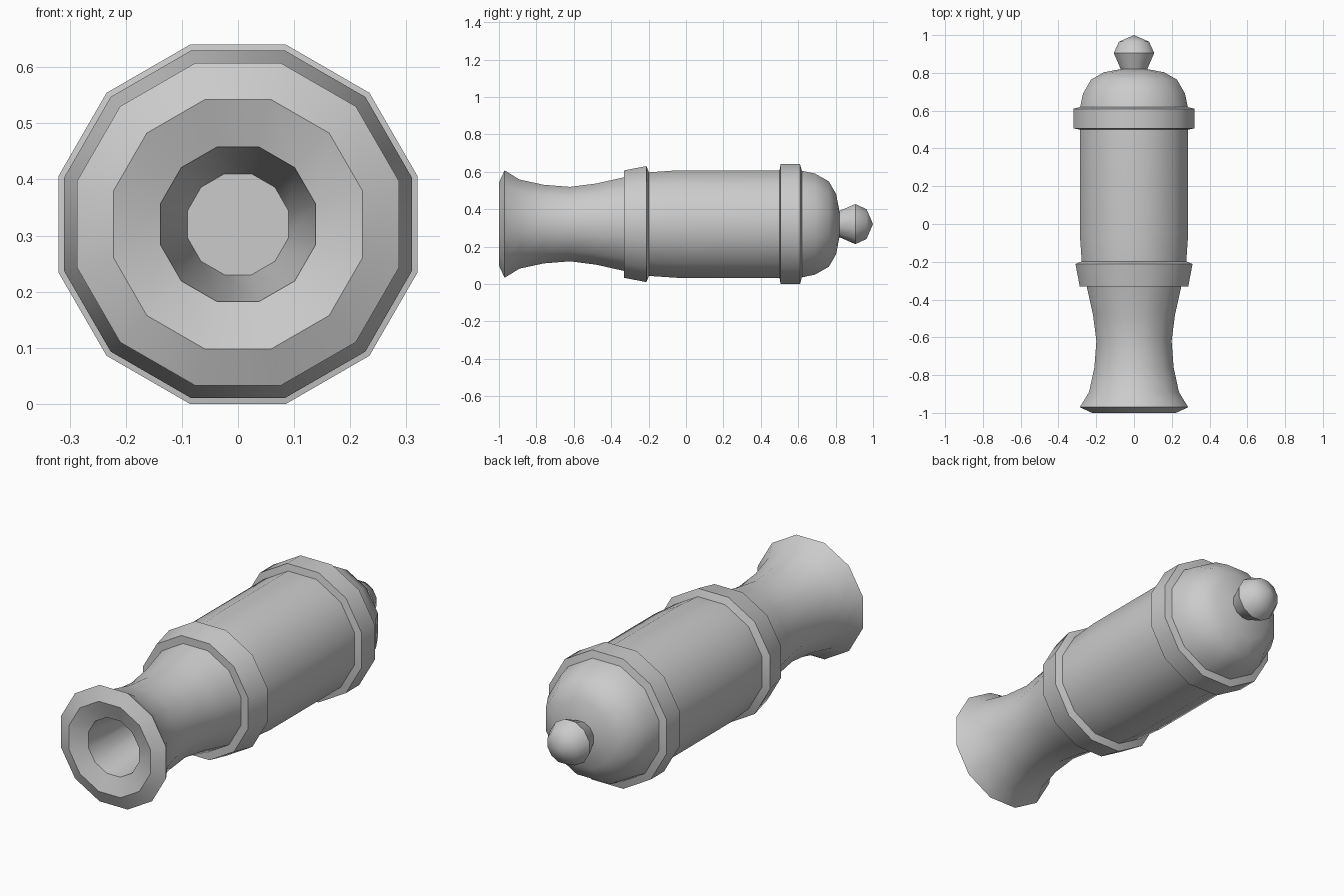
import bpy, bmesh
from math import cos, sin, pi, radians

if "Cube" in bpy.data.objects:
    bpy.data.objects.remove(bpy.data.objects["Cube"])

SIDES = 12
AXIS_Z = 0.32
FLAT = cos(pi / SIDES)   # radii below are measured to the flats


def revolve(name, profile):
    """Turn a (y, radius) profile around the horizontal barrel axis."""
    bm = bmesh.new()
    rings = []
    for y, r in profile:
        ring = []
        for k in range(SIDES):
            a = (k + 0.5) * 2 * pi / SIDES
            ring.append(bm.verts.new((r / FLAT * cos(a), y, AXIS_Z + r / FLAT * sin(a))))
        rings.append(ring)
    for a, b in zip(rings, rings[1:]):
        for k in range(SIDES):
            n = (k + 1) % SIDES
            bm.faces.new((a[k], b[k], b[n], a[n]))
    # collapse rings of zero radius into a single point
    bmesh.ops.remove_doubles(bm, verts=bm.verts[:], dist=1e-5)
    mesh = bpy.data.meshes.new(name)
    bm.to_mesh(mesh)
    bm.free()
    obj = bpy.data.objects.new(name, mesh)
    bpy.context.collection.objects.link(obj)
    bpy.ops.object.select_all(action='DESELECT')
    obj.select_set(True)
    bpy.context.view_layer.objects.active = obj
    bpy.ops.object.shade_smooth_by_angle(angle=radians(43))
    return obj


# bore, muzzle lip and flared neck
revolve("muzzle_and_neck", [
    (-0.50, 0), (-0.50, 0.09), (-0.97, 0.138), (-1.0, 0.222), (-0.97, 0.287),
    (-0.89, 0.238), (-0.76, 0.21), (-0.62, 0.199), (-0.48, 0.217), (-0.332, 0.25)])

# tapered front band
revolve("front_band", [(-0.332, 0.25), (-0.332, 0.287), (-0.212, 0.31), (-0.198, 0.277)])

# main barrel
revolve("barrel", [(-0.198, 0.277), (-0.05, 0.287), (0.50, 0.287)])

# rear band
revolve("rear_band", [(0.50, 0.287), (0.506, 0.32), (0.61, 0.32), (0.619, 0.285)])

# rounded breech
revolve("breech_dome", [
    (0.619, 0.285), (0.69, 0.27), (0.764, 0.228), (0.803, 0.16), (0.82, 0.07)])

# end knob
revolve("end_knob", [(0.82, 0.07), (0.905, 0.107), (0.965, 0.08), (1.0, 0)])
